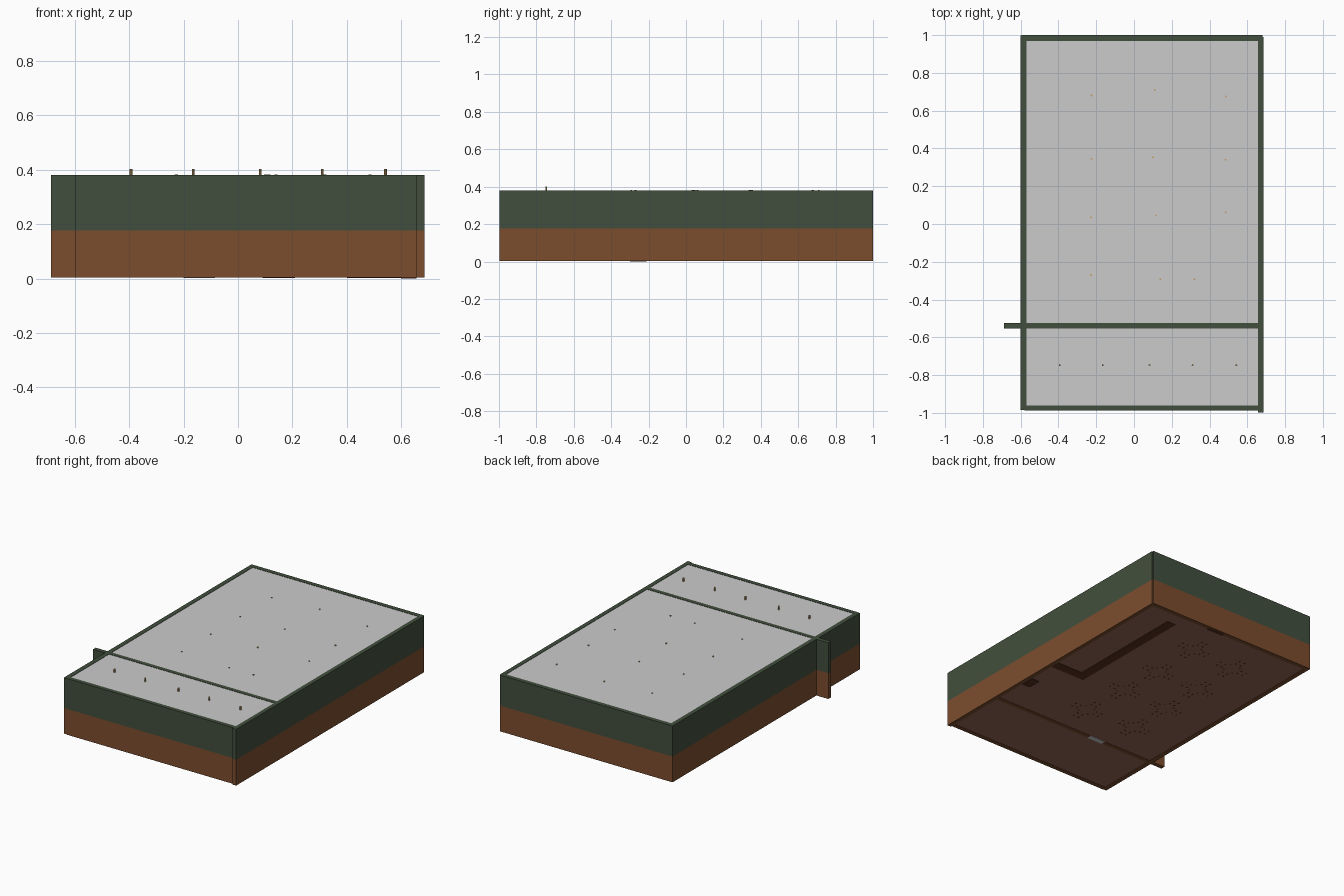
import bpy, math

if "Cube" in bpy.data.objects:
    bpy.data.objects.remove(bpy.data.objects["Cube"])


def material(name, rgb):
    m = bpy.data.materials.new(name)
    m.diffuse_color = (*rgb, 1)
    m.use_nodes = True
    m.node_tree.nodes["Principled BSDF"].inputs["Base Color"].default_value = m.diffuse_color
    return m


GREEN = material("green_paint", (0.055, 0.078, 0.047))
PANEL = material("wood_panel", (0.20, 0.074, 0.027))
FLOOR = material("floor_wood", (0.30, 0.14, 0.09))
DARK = material("dark_wood", (0.10, 0.03, 0.015))
BRASS = material("brass", (0.55, 0.35, 0.12))


def mesh_object(name, verts, faces, mat):
    me = bpy.data.meshes.new(name)
    me.from_pydata(verts, [], faces)
    ob = bpy.data.objects.new(name, me)
    bpy.context.collection.objects.link(ob)
    if mat:
        me.materials.append(mat)
    return ob


def boxes(name, ranges, mat=None):
    """One object from several boxes given as (x0, x1, y0, y1, z0, z1)."""
    verts, faces = [], []
    for r in ranges:
        b = len(verts)
        verts += [(x, y, z) for x in r[0:2] for y in r[2:4] for z in r[4:6]]
        for f in ((0, 1, 3, 2), (4, 6, 7, 5), (0, 4, 5, 1),
                  (2, 3, 7, 6), (0, 2, 6, 4), (1, 5, 7, 3)):
            faces.append([b + i for i in f])
    return mesh_object(name, verts, faces, mat)


def lathe(name, x, y, profile, mat, sides=8):
    verts = [(x + r * math.cos(2 * math.pi * i / sides),
              y + r * math.sin(2 * math.pi * i / sides), z)
             for r, z in profile for i in range(sides)]
    faces = [[k * sides + i, k * sides + (i + 1) % sides,
              (k + 1) * sides + (i + 1) % sides, (k + 1) * sides + i]
             for k in range(len(profile) - 1) for i in range(sides)]
    faces += [list(range(sides))[::-1],
              list(range((len(profile) - 1) * sides, len(profile) * sides))]
    return mesh_object(name, verts, faces, mat)


# Two-tone walls: wooden lower panels, green above
walls = {
    "left_wall": (-0.60, -0.57, -0.985, 0.998),
    "right_wall": (0.657, 0.685, -0.998, 0.99),
    "back_wall": (-0.595, 0.68, 0.97, 1.0),
    "front_wall": (-0.58, 0.66, -0.988, -0.96),
    "divider_wall": (-0.688, 0.66, -0.553, -0.525),
}
for name, r in walls.items():
    boxes(name + "_panel", [(*r, 0.003, 0.176)], PANEL)
    boxes(name + "_upper", [(*r, 0.176, 0.38)], GREEN)

# Floor and ceiling
boxes("floor", [(-0.58, 0.665, -0.97, 0.98, 0.005, 0.010)], FLOOR)
boxes("ceiling", [(-0.575, 0.66, -0.965, 0.975, 0.373, 0.378)])

# L-shaped bar counter with overhanging top
boxes("bar_counter", [(0.40, 0.465, -0.02, 0.88, 0.0025, 0.12),
                      (0.465, 0.657, -0.02, 0.045, 0.0025, 0.12)], DARK)
boxes("bar_top", [(0.385, 0.475, -0.035, 0.89, 0.12, 0.13),
                  (0.475, 0.657, -0.035, 0.055, 0.12, 0.13)], PANEL)

# Back shelf behind the bar, cabinet, doors
boxes("bar_shelf", [(0.62, 0.657, 0.12, 0.88, z, z + 0.008)
                    for z in (0.12, 0.18, 0.24)], DARK)
boxes("cabinet", [(0.60, 0.657, -0.30, -0.21, 0.0, 0.12)], DARK)
boxes("divider_door", [(-0.20, -0.085, -0.556, -0.522, 0.002, 0.23)])
boxes("back_door", [(0.09, 0.21, 0.962, 0.985, 0.002, 0.23)], DARK)


# Tables with four chairs each
def furniture(n, cx, cy):
    def legs(x, y, s, h):
        return [(x + i * s - 0.004, x + i * s + 0.004,
                 y + j * s - 0.004, y + j * s + 0.004, 0.003, h)
                for i in (-1, 1) for j in (-1, 1)]
    boxes(f"table_{n}", legs(cx, cy, 0.035, 0.085) +
          [(cx - 0.05, cx + 0.05, cy - 0.05, cy + 0.05, 0.085, 0.093)], PANEL)
    for k, (dx, dy) in enumerate(((1, 0), (-1, 0), (0, 1), (0, -1))):
        x, y = cx + dx * 0.085, cy + dy * 0.085
        bx, by = x + dx * 0.022, y + dy * 0.022
        wx, wy = (0.003, 0.025) if dx else (0.025, 0.003)
        boxes(f"chair_{n}_{k}", legs(x, y, 0.019, 0.05) +
              [(x - 0.025, x + 0.025, y - 0.025, y + 0.025, 0.05, 0.056),
               (bx - wx, bx + wx, by - wy, by + wy, 0.056, 0.11)], DARK)


tables = [(-0.225, 0.68), (-0.225, 0.345), (-0.228, 0.035), (-0.228, -0.27),
          (0.11, 0.71), (0.10, 0.353), (0.115, 0.045), (0.14, -0.293)]
for n, (x, y) in enumerate(tables):
    furniture(n, x, y)

# Hanging lamps whose stems pierce the ceiling
hall = tables + [(0.32, -0.293), (0.485, 0.675), (0.485, 0.34), (0.485, 0.062)]
lobby = [(x, -0.747) for x in (-0.393, -0.165, 0.082, 0.31, 0.542)]
for n, (x, y) in enumerate(hall + lobby):
    top = 0.382 if n < len(hall) else 0.402
    low = top - 0.10
    lathe(f"lamp_{n}", x, y, [(0.022, low), (0.018, low + 0.015),
                              (0.005, low + 0.028), (0.005, top)], BRASS)
